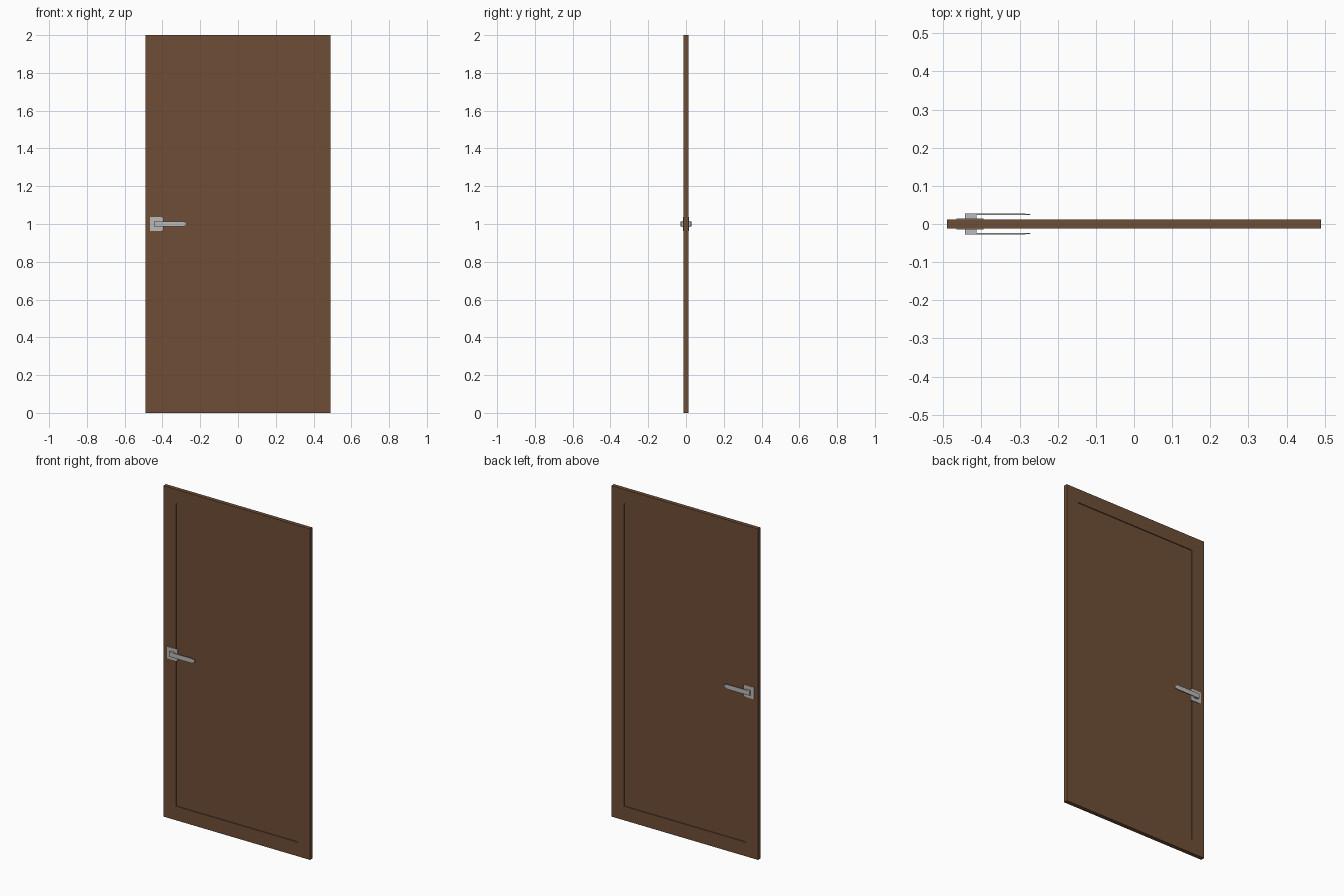
import bpy, bmesh
from mathutils import Vector

if "Cube" in bpy.data.objects:
    bpy.data.objects.remove(bpy.data.objects["Cube"])


def material(name, rgb):
    m = bpy.data.materials.new(name)
    m.diffuse_color = (*rgb, 1)
    m.use_nodes = True
    m.node_tree.nodes["Principled BSDF"].inputs["Base Color"].default_value = m.diffuse_color
    return m


wood = material("brown_wood", (0.156, 0.075, 0.038))
metal = material("light_grey_metal", (0.50, 0.49, 0.48))


def finish(bm, name, mat):
    bmesh.ops.recalc_face_normals(bm, faces=bm.faces)
    me = bpy.data.meshes.new(name)
    bm.to_mesh(me)
    bm.free()
    me.materials.append(mat)
    ob = bpy.data.objects.new(name, me)
    bpy.context.collection.objects.link(ob)
    return ob


def box(lo, hi):
    bm = bmesh.new()
    bmesh.ops.create_cube(bm, size=1)
    for v in bm.verts:
        v.co = Vector([(l + h) / 2 + c * (h - l) for l, h, c in zip(lo, hi, v.co)])
    return bm


# door leaf with a recessed panel on both sides
T = 0.012
bm = box((-0.49, -T, 0), (0.49, T, 2))
for s in (-1, 1):
    face = max(bm.faces, key=lambda f: s * f.calc_center_median().y)
    bmesh.ops.inset_region(bm, faces=[face], thickness=0.12)
    # extra ring so the recess gets straight walls
    bmesh.ops.inset_region(bm, faces=[face], thickness=0.0005)
    for v in face.verts:
        v.co.y -= s * 0.005
finish(bm, "door_leaf", wood)

# handle hardware, repeated front and back
for side, s in (("front", -1), ("back", 1)):
    def part(name, lo, hi, shape=None):
        bm = box(lo, hi)
        if shape:
            shape(bm)
        for v in bm.verts:
            v.co.y *= s
        finish(bm, side + "_" + name, metal)

    def taper(bm):
        # chamfered narrow tip at the free end of the lever
        end = max(bm.faces, key=lambda f: f.calc_center_median().x)
        new = bmesh.ops.extrude_face_region(bm, geom=[end])
        verts = [g for g in new["geom"] if isinstance(g, bmesh.types.BMVert)]
        bm.faces.remove(end)
        for v in verts:
            v.co.x = -0.272
            v.co.z = 1 + (v.co.z - 1) * 0.6
            if v.co.y > 0.026:
                v.co.y = 0.0255

    part("handle_plate", (-0.465, T - 0.002, 0.964), (-0.395, T + 0.003, 1.036))
    part("handle_stem", (-0.443, T, 0.985), (-0.413, 0.025, 1.015))
    part("handle_lever", (-0.443, 0.0235, 0.986), (-0.295, 0.028, 1.014), taper)
